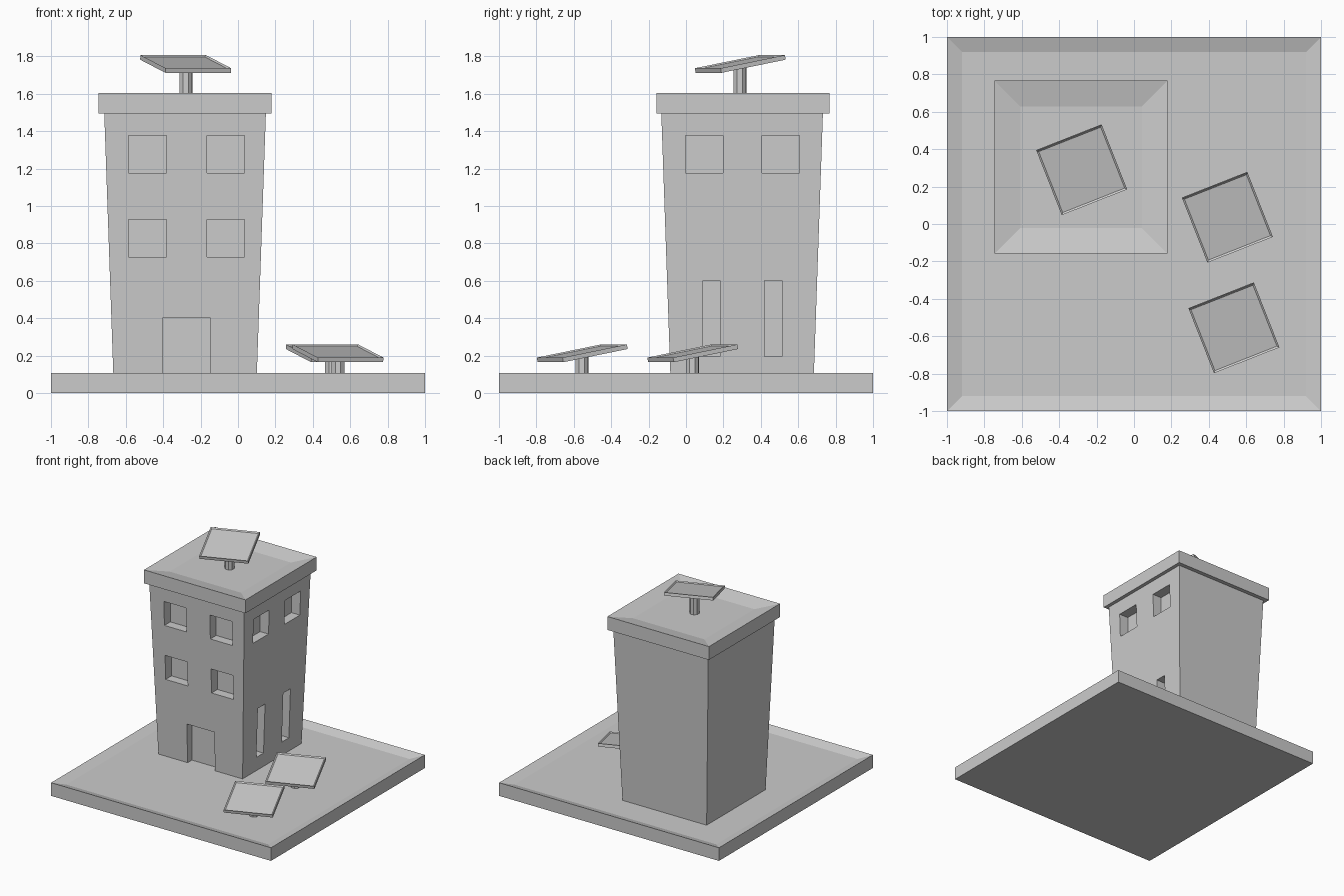
import bpy, bmesh
from math import radians
from mathutils import Matrix, Vector

old = bpy.data.objects.get("Cube")
if old:
    bpy.data.objects.remove(old, do_unlink=True)

# One plain grey for everything
GREY = (0.6, 0.6, 0.6, 1.0)
mat = bpy.data.materials.new("plain_grey")
mat.use_nodes = True
mat.diffuse_color = GREY
mat.node_tree.nodes["Principled BSDF"].inputs["Base Color"].default_value = GREY


def make_object(name, bm):
    bmesh.ops.recalc_face_normals(bm, faces=bm.faces[:])
    mesh = bpy.data.meshes.new(name)
    bm.to_mesh(mesh)
    bm.free()
    mesh.materials.append(mat)
    obj = bpy.data.objects.new(name, mesh)
    bpy.context.collection.objects.link(obj)
    return obj


def add_box(bm, low, high):
    low, high = Vector(low), Vector(high)
    matrix = Matrix.Translation((low + high) / 2) @ Matrix.Diagonal((*(high - low), 1))
    return bmesh.ops.create_cube(bm, size=1, matrix=matrix)["verts"]


def tray(name, low, high, rim, depth):
    """Slab with a sunken rectangle in its top."""
    bm = bmesh.new()
    add_box(bm, low, high)
    bm.normal_update()
    top = max(bm.faces, key=lambda f: f.calc_center_median().z)
    bmesh.ops.inset_region(bm, faces=[top], thickness=rim)
    bmesh.ops.translate(bm, verts=top.verts[:], vec=(0, 0, -depth))
    return make_object(name, bm)


# Ground slab with a raised border
FLOOR = 0.083
tray("ground_slab", (-1, -1, 0), (1, 1, 0.108), 0.115, 0.108 - FLOOR)

# Tower body, widening towards the top
CX, CY, TOP = -0.283, 0.30, 1.495
HALF_LOW, HALF_HIGH = 0.383, 0.432


def half_width(z):
    return HALF_LOW + (HALF_HIGH - HALF_LOW) * (z - FLOOR) / (TOP - FLOOR)


bm = bmesh.new()
for v in add_box(bm, (-1, -1, FLOOR), (1, 1, TOP)):
    h = half_width(v.co.z)
    v.co.x = CX + v.co.x * h
    v.co.y = CY + v.co.y * h
body = make_object("tower_body", bm)

# Door and window openings
cut = bmesh.new()


def front_opening(x0, x1, z0, z1, depth=0.08):
    wall = CY - half_width((z0 + z1) / 2)
    add_box(cut, (x0, wall - 0.2, z0), (x1, wall + depth, z1))


def side_opening(y0, y1, z0, z1, depth=0.08):
    wall = CX + half_width((z0 + z1) / 2)
    add_box(cut, (wall - depth, y0, z0), (wall + 0.2, y1, z1))


for z in (0.727, 1.177):
    for x in (-0.585, -0.167):
        front_opening(x, x + 0.202, z, z + 0.2)
front_opening(-0.40, -0.15, 0, 0.405, 0.06)
for y in (-0.003, 0.405):
    side_opening(y, y + 0.202, 1.177, 1.377)
for y in (0.09, 0.42):
    side_opening(y, y + 0.093, 0.195, 0.602)

cutter = make_object("opening_cutter", cut)
cutter.hide_render = True
mod = body.modifiers.new("openings", "BOOLEAN")
mod.object = cutter
mod.operation = "DIFFERENCE"
mod.solver = "EXACT"
bpy.context.view_layer.update()
carved = bpy.data.meshes.new_from_object(
    body.evaluated_get(bpy.context.evaluated_depsgraph_get()))
body.modifiers.clear()
body.data = carved
bpy.data.objects.remove(cutter, do_unlink=True)

# Roof cap with a sunken centre
R = 0.462
tray("roof_cap", (CX - R, CY + 0.004 - R, TOP), (CX + R, CY + 0.004 + R, 1.605), 0.194, 0.03)


# Tilted panels on short posts
def panel(name, x, y, z_top, z_base):
    s = 0.188
    plate = tray(name + "_panel", (-s, -s, -0.025), (s, s, 0), 0.014, 0.008)
    turn = Matrix.Rotation(radians(21.5), 4, "Z")
    plate.data.transform(Matrix.Translation((x, y, z_top)) @ turn
                         @ Matrix.Rotation(radians(10.8), 4, "X"))
    bm = bmesh.new()
    height = z_top - 0.018 - z_base
    bmesh.ops.create_cone(
        bm, cap_ends=True, segments=8, radius1=0.037, radius2=0.037, depth=height,
        matrix=Matrix.Translation((x, y, z_base + height / 2)) @ turn)
    make_object(name + "_post", bm)


panel("roof", -0.279, 0.288, 1.772, 1.575)
panel("rear_ground", 0.50, 0.034, 0.225, FLOOR)
panel("front_ground", 0.535, -0.557, 0.225, FLOOR)
